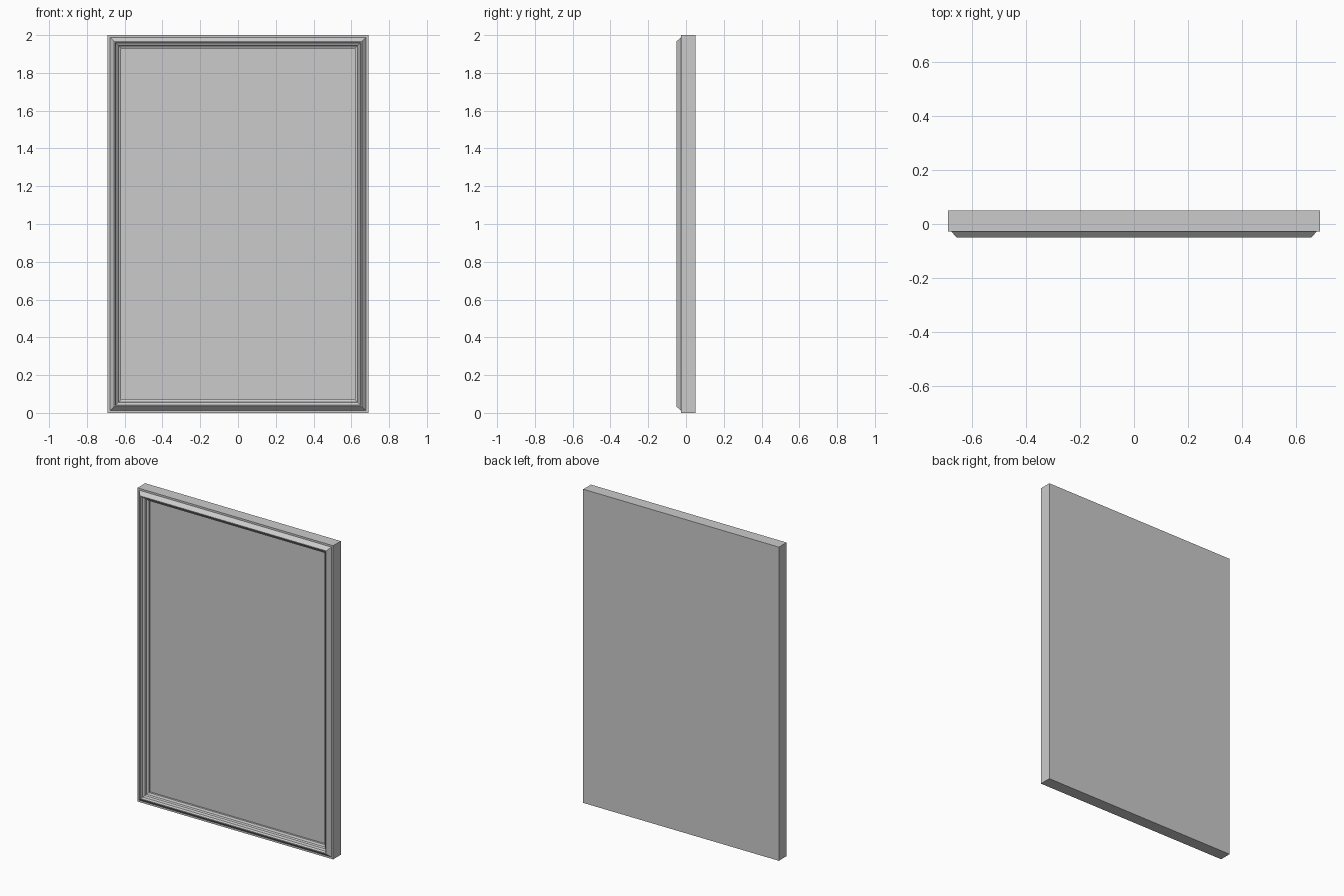
import bpy
import bmesh

old = bpy.data.objects.get("Cube")
if old:
    bpy.data.objects.remove(old, do_unlink=True)

HALF_W, HEIGHT = 0.69, 2.0
BACK_Y = 0.05

grey = bpy.data.materials.new("plain grey")
grey.use_nodes = True
grey.diffuse_color = (0.6, 0.6, 0.6, 1)
grey.node_tree.nodes["Principled BSDF"].inputs["Base Color"].default_value = (0.6, 0.6, 0.6, 1)


def ring(bm, inset, y):
    """Rectangular loop, inset evenly from the outer edge."""
    w, lo, hi = HALF_W - inset, inset, HEIGHT - inset
    return [bm.verts.new((x, y, z)) for x, z in ((-w, lo), (w, lo), (w, hi), (-w, hi))]


def make_part(name, profile, cap_start=False, cap_end=False):
    """Sweep an (inset, y) profile round the mitred rectangle."""
    bm = bmesh.new()
    rings = [ring(bm, inset, y) for inset, y in profile]
    for a, b in zip(rings, rings[1:]):
        for i in range(4):
            j = (i + 1) % 4
            bm.faces.new((a[i], a[j], b[j], b[i]))
    if cap_start:
        bm.faces.new(rings[0][::-1])
    if cap_end:
        bm.faces.new(rings[-1])
    bmesh.ops.recalc_face_normals(bm, faces=bm.faces)
    mesh = bpy.data.meshes.new(name)
    bm.to_mesh(mesh)
    bm.free()
    mesh.materials.append(grey)
    obj = bpy.data.objects.new(name, mesh)
    bpy.context.collection.objects.link(obj)
    return obj


# Moulded frame with backing and recessed panel, one closed surface
make_part("picture_frame", [
    (0.0, BACK_Y),        # back edge
    (0.0, -0.027),        # outer side
    (0.012, -0.027),      # small flat step
    (0.033, -0.05),       # outer chamfer
    (0.038, -0.05),       # front lip
    (0.043, -0.036),      # inner groove
    (0.054, -0.03),       # inner slope
    (0.058, -0.018),
    (0.07, -0.012),       # inner bead
    (0.07, 0.0),          # rebate down to the panel
], cap_start=True, cap_end=True)
